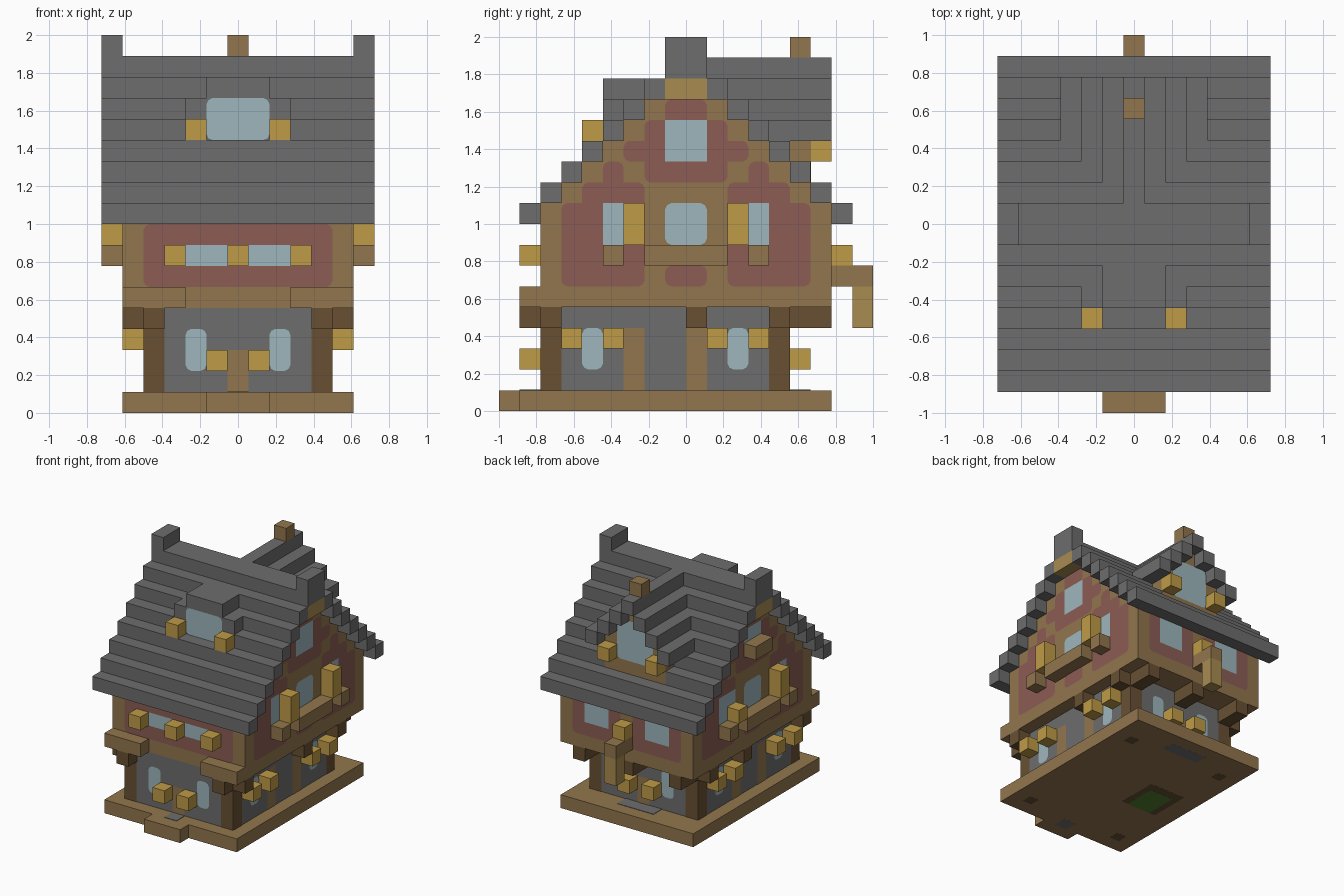
import bpy, bmesh
from mathutils import Vector

if "Cube" in bpy.data.objects:
    bpy.data.objects.remove(bpy.data.objects["Cube"])

U = 1 / 9          # size of one building block
LIFT = 0.03        # height of painted plates, in blocks


def material(name, hex_code):
    rgb = [int(hex_code[i:i + 2], 16) / 255 for i in range(0, 6, 2)]
    linear = [((c + 0.055) / 1.055) ** 2.4 for c in rgb] + [1]
    mat = bpy.data.materials.new(name)
    mat.use_nodes = True
    mat.diffuse_color = linear
    mat.node_tree.nodes["Principled BSDF"].inputs["Base Color"].default_value = linear
    return mat


slate = material("slate grey", "6d6d6d")
timber = material("timber brown", "92764d")
dark = material("dark timber", "685033")
tan = material("tan wood", "a88b50")
gold = material("gold blossom", "be9b46")
red = material("red plaster", "8c5c54")
glass = material("pale blue glass", "9db6bd")
green = material("moss green", "4f7d30")
LETTERS = {"R": red, "B": glass, "W": timber, "D": dark}


def finish(name, bm, mats):
    mesh = bpy.data.meshes.new(name)
    bm.to_mesh(mesh)
    bm.free()
    for mat in mats:
        mesh.materials.append(mat)
    obj = bpy.data.objects.new(name, mesh)
    bpy.context.collection.objects.link(obj)
    return obj


def blocks(name, mat, spans):
    """Join axis-aligned boxes given as (x0, x1, y0, y1, z0, z1)."""
    bm = bmesh.new()
    for x0, x1, y0, y1, z0, z1 in spans:
        lo, hi = Vector((x0, y0, z0)) * U, Vector((x1, y1, z1)) * U
        verts = bmesh.ops.create_cube(bm, size=1)["verts"]
        for v in verts:
            v.co = (lo + hi) / 2 + v.co * (hi - lo)
    return finish(name, bm, [mat])


def cube(x, y, z, tall=1):
    return (x - .5, x + .5, y, y + 1, z, z + tall)


def both(spans):
    """Add the copies mirrored across the middle."""
    return spans + [(-b, -a, *rest) for a, b, *rest in spans]


def paint(name, rows, axis, plane, start, top):
    """Flat coloured cells on a wall; outer corners of red and glass are cut."""
    bm = bmesh.new()
    keys = list(LETTERS)
    side = 1 if plane > 0 else -1
    filled = lambda r, c: 0 <= r < len(rows) and 0 <= c < len(rows[r]) and rows[r][c] != "."
    for r, row in enumerate(rows):
        for c, key in enumerate(row):
            if key == ".":
                continue
            mid_u, mid_z = start + c + .5, top - r - .5
            outline = []
            for du, dz in ((-1, -1), (1, -1), (1, 1), (-1, 1)):
                loose = not filled(r, c + du) and not filled(r - dz, c)
                if key in "RB" and loose:
                    pts = [(du * .5, dz * .22), (du * .41, dz * .41), (du * .22, dz * .5)]
                    outline += pts if du * dz > 0 else pts[::-1]
                else:
                    outline.append((du * .5, dz * .5))
            d = plane + side * LIFT
            verts = []
            for u, z in outline:
                u, z = mid_u + u, mid_z + z
                verts.append(bm.verts.new(Vector((d, u, z) if axis == "x" else (u, d, z)) * U))
            face = bm.faces.new(verts)
            face.material_index = keys.index(key)
            face.normal_update()
            if face.normal["xyz".index(axis)] * side < 0:
                face.normal_flip()
    return finish(name, bm, LETTERS.values())


# Base and doorsteps
blocks("base", timber, [(-5.5, 5.5, -8, 7, 0, 1), (-1.5, 1.5, -9, -8, 0, 1)])
blocks("doorstep", slate, [(-.5, .5, -8, -7, -LIFT / 9, 1 + LIFT),
                           (-1.5, 1.5, 5, 6, -LIFT / 9, 1 + LIFT)])
blocks("post_feet", dark, both([(3.6, 4.4, y, y + .8, -LIFT / 9, .5) for y in (-6.9, 4.1)])
       + [(-4, -1, -2.5, .7, -LIFT / 9, .5)])
blocks("floor_patch", green, [(-3.5, -1.5, -2.5, 0, -LIFT / 4, .5)])

# Lower storey
blocks("lower_walls", slate, [(-4.5, 4.5, -7, 5, 1, 5)])
lower_side = ["D..........D", "D.B.W..W.B.D", "D.B.W..W.B.D", "D...W..W...D"]
lower_end = ["D.......D", "D.B...B.D", "D.B.W.B.D", "D...W...D"]
for label, s in (("left", 1), ("right", -1)):
    paint(label + "_lower_panels", lower_side, "x", s * 4.5, -7, 5)
paint("front_lower_panels", lower_end, "y", -7, -4.5, 5)
paint("back_lower_panels", lower_end, "y", 5, -4.5, 5)

# Joists under the overhang
blocks("joists", dark, both([cube(5, y, 4) for y in (-7, 0, 4)]
                            + [cube(4, -8, 4), (3.5, 4.5, 5, 7, 4, 5)])
       + [(-.5, .5, 5, 7, 4, 5)])

# Upper storey with stepped gables
blocks("upper_walls", timber, [(-5.5, 5.5, -7, 7, 5, 9)]
       + [(-5.5, 5.5, k - 7, 7 - k, 9 + k, 10 + k) for k in range(7)])
blocks("front_ledges", timber, both([(2.5, 5.5, -8, -7, 5, 6)]))
blocks("ridge_beam", tan, [(-6.5, 6.5, -1, 1, 15, 16)])
gable = ["......RR......",
         ".....RBBR.....",
         "....RRBBRR....",
         "...R.RRRR.R...",
         "..RRR....RRR..",
         ".RRBB.BB.BBRR.",
         ".RRBB.BB.BBRR.",
         ".RRRR....RRRR.",
         ".RRRR.RR.RRRR."]
for label, s in (("left", 1), ("right", -1)):
    paint(label + "_gable_panels", gable, "x", s * 5.5, -7, 15)
paint("front_upper_panels", [".RRRRRRRRR.", ".RRBBRBBRR.", ".RRRRRRRRR."], "y", -7, -5.5, 9)
paint("back_upper_panels", [".RBBR.RBBR."] * 3 + [".RRRR.RRRR."], "y", 7, -5.5, 10)

# Main roof, one course per step
courses = []
for k in range(7):
    for a, b in ((k - 8, k - 7), (7 - k, 8 - k)):
        courses.append((-6.5, 6.5, a, b, 9 + k, 10 + k))
blocks("main_roof", slate, courses + [(-6.5, 6.5, -1, 1, 16, 17)])
blocks("ridge_ends", slate, both([(5.5, 6.5, -1, 1, 16, 18)]))

# Front dormer
blocks("front_dormer", slate, [(-2.5, 2.5, -4, -2, 13, 15), (-1.5, 1.5, -4, -1, 15, 16)])
paint("front_dormer_window", ["BBB", "BBB"], "y", -4, -1.5, 15)

# Back dormer with stepped roof
blocks("back_dormer_roof", slate, [(-.5, .5, 1, 7, 16, 17)]
       + both([(i - .5, i + .5, i + 1, 7, 16 - i, 17 - i) for i in range(1, 4)]))
blocks("back_dormer_wall", timber, [(-2.5, 2.5, 4, 6.02, 11, 14), (-1.5, 1.5, 3, 6.02, 14, 15),
                                    (-.5, .5, 2, 6.02, 15, 16)])
paint("back_dormer_window", ["BBB"] * 3, "y", 6.02, -1.5, 15)
blocks("roof_finial", timber, [cube(0, 5, 17)])

# Sills and hanging bracket
blocks("side_sills", timber, both([cube(6, y, 7) for y in (-4, 3)] + [(5.5, 6.5, -2, 2, 7, 8)])
       + [(-6.5, -5.5, -1, 1, 12, 13)])
blocks("bracket_arm", timber, [(-.5, .5, 7, 9, 6, 7)])
blocks("bracket_drop", tan, [(-.5, .5, 8, 9, 4, 6)])

# Flower boxes
blocks("lower_side_flowers", gold, both([cube(5, y, 3) for y in (-6, -4, 1, 3)]))
blocks("lower_end_flowers", gold, both([cube(1, y, 2) for y in (-8, 5)]))
blocks("upper_side_flowers", gold, both([cube(6, -3, 8, 2)]) + [cube(6, 2, 8, 2), cube(-6, 2, 8)])
blocks("upper_end_flowers", gold, [cube(x, -8, 7) for x in (-3, 0, 3)] + [cube(0, 7, 7)])
blocks("dormer_flowers", gold, both([cube(2, -5, 13), cube(2, 6, 12)]))
